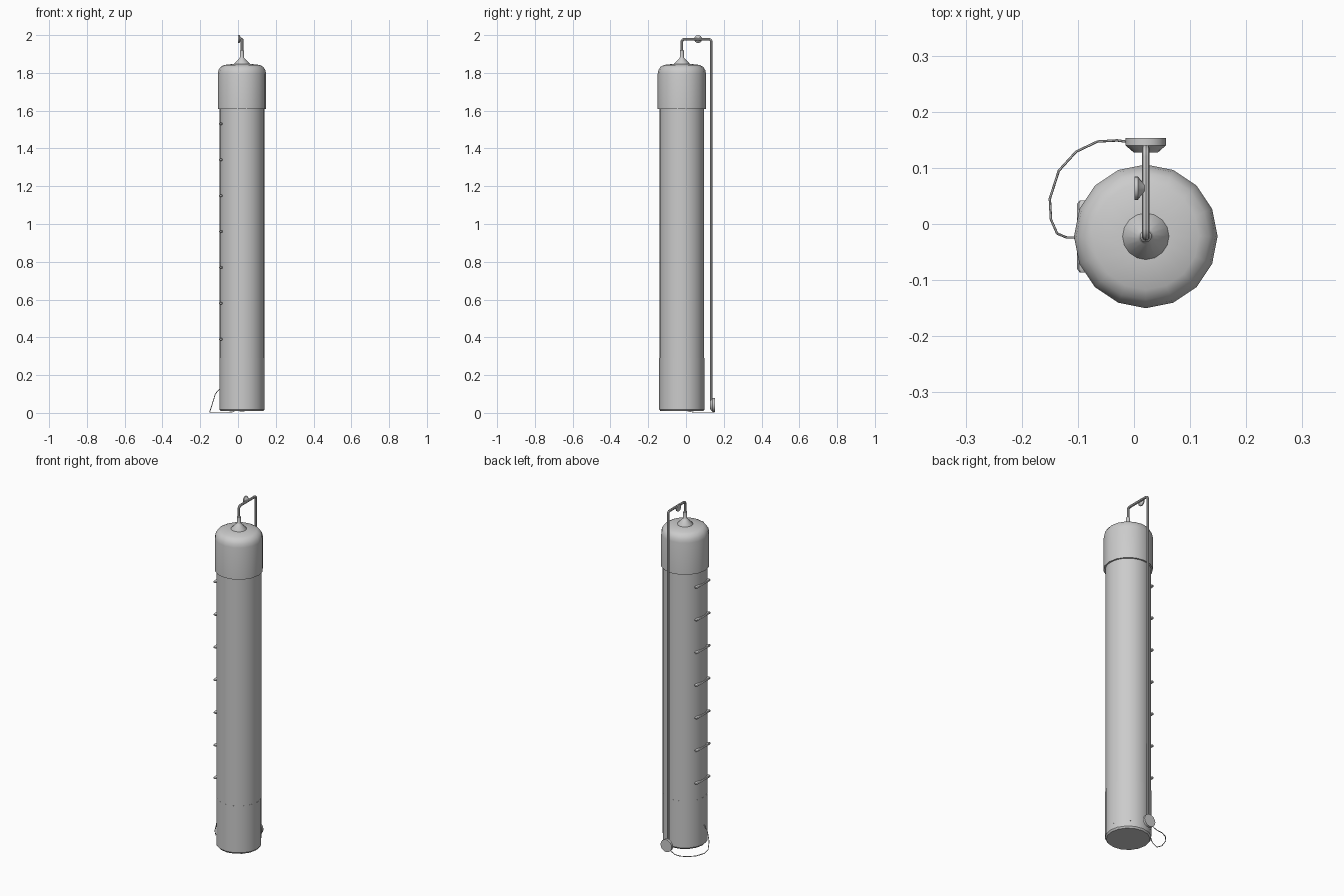
import bpy, bmesh, math
from mathutils import Matrix, Vector

if "Cube" in bpy.data.objects:
    bpy.data.objects.remove(bpy.data.objects["Cube"])

CX, CY = 0.021, -0.022  # axis of the upright tube


def finish(obj):
    bpy.ops.object.select_all(action='DESELECT')
    obj.select_set(True)
    bpy.context.view_layer.objects.active = obj
    bpy.ops.object.shade_smooth_by_angle(angle=math.radians(35))
    return obj


def lathe(name, profile, loc, sides=16, rot=None):
    """Closed solid of revolution from (radius, height) pairs."""
    bm = bmesh.new()
    rings = []
    for r, z in profile:
        rings.append([bm.verts.new((r * math.cos(2 * math.pi * i / sides),
                                    r * math.sin(2 * math.pi * i / sides), z))
                      for i in range(sides)])
    for a, b in zip(rings, rings[1:]):
        for i in range(sides):
            j = (i + 1) % sides
            bm.faces.new((a[i], a[j], b[j], b[i]))
    bm.faces.new(rings[0][::-1])
    bm.faces.new(rings[-1])
    m = Matrix.Translation(loc)
    bm.transform(m @ rot if rot else m)
    bmesh.ops.recalc_face_normals(bm, faces=bm.faces)
    me = bpy.data.meshes.new(name)
    bm.to_mesh(me)
    bm.free()
    obj = bpy.data.objects.new(name, me)
    bpy.context.collection.objects.link(obj)
    return finish(obj)


def tube(name, pts, radius, res=2):
    """Round rod swept along a list of points."""
    cu = bpy.data.curves.new(name, 'CURVE')
    cu.dimensions = '3D'
    cu.bevel_depth = radius
    cu.bevel_resolution = res
    cu.use_fill_caps = True
    sp = cu.splines.new('POLY')
    sp.points.add(len(pts) - 1)
    for p, c in zip(sp.points, pts):
        p.co = (*c, 1)
    obj = bpy.data.objects.new(name, cu)
    bpy.context.collection.objects.link(obj)
    bpy.ops.object.select_all(action='DESELECT')
    obj.select_set(True)
    bpy.context.view_layer.objects.active = obj
    bpy.ops.object.convert(target='MESH')
    return finish(bpy.context.view_layer.objects.active)


axis = (CX, CY, 0)

# main tube, lower sleeve and rounded cap
lathe("main_tube", [(0.118, 0.05), (0.118, 1.65)], axis, 32)
lathe("lower_sleeve", [(0.113, 0.009), (0.1197, 0.018), (0.1197, 0.29)], axis)
lathe("top_cap", [(0.117, 1.61), (0.128, 1.61), (0.128, 1.795), (0.124, 1.815),
                  (0.113, 1.832), (0.095, 1.842), (0.042, 1.848)], axis)

# conical fitting and stem
lathe("cap_fitting", [(0.042, 1.845), (0.041, 1.850), (0.014, 1.877), (0.0105, 1.882),
                      (0.0105, 1.918), (0.007, 1.922)], axis)

# overhead pipe, bent at two corners and running down the back
YB, ZT, R = 0.134, 1.978, 0.014
path = [(CX, CY, 1.90)]
for k in range(5):
    a = math.pi / 2 * k / 4
    path.append((CX, CY + R - R * math.cos(a), ZT - R + R * math.sin(a)))
for k in range(5):
    a = math.pi / 2 * k / 4
    path.append((CX, YB - R + R * math.sin(a), ZT - R + R * math.cos(a)))
path.append((CX, YB, 0.045))
tube("overhead_pipe", path, 0.007)

# foot disc at the lower end of the pipe, axis along y
lathe("foot_disc", [(0.021, 0.127), (0.036, 0.140), (0.036, 0.153)],
      (CX, 0, 0.042), 16, Matrix.Rotation(-math.pi / 2, 4, 'X'))

# small knob on the overhead pipe, axis along x
lathe("pipe_knob", [(0.021, 0.0), (0.021, 0.006), (0.014, 0.011), (0.007, 0.018)],
      (0.001, 0.064, 1.979), 16, Matrix.Rotation(math.pi / 2, 4, 'Y'))

# seven horizontal bars along the left side
for i in range(7):
    z = 1.53 - 0.19 * i
    squash = Matrix.Diagonal((1.0, 1.0, 0.65, 1.0))
    lathe(f"side_bar_{i + 1}",
          [(0.006, -0.064), (0.0105, -0.058), (0.0105, 0.058), (0.006, 0.064)],
          (CX - 0.112, CY, z), 8, squash @ Matrix.Rotation(-math.pi / 2, 4, 'X'))

# thin loose cord from the foot disc round to the sleeve
tube("cord", [(-0.008, 0.146, 0.015), (-0.03, 0.149, 0.005), (-0.065, 0.147, 0.003),
              (-0.103, 0.129, 0.003), (-0.134, 0.095, 0.003), (-0.150, 0.045, 0.003),
              (-0.148, 0.008, 0.010), (-0.137, -0.017, 0.045), (-0.120, -0.024, 0.100),
              (-0.107, -0.024, 0.117), (-0.096, -0.030, 0.126)], 0.0022, 1)
